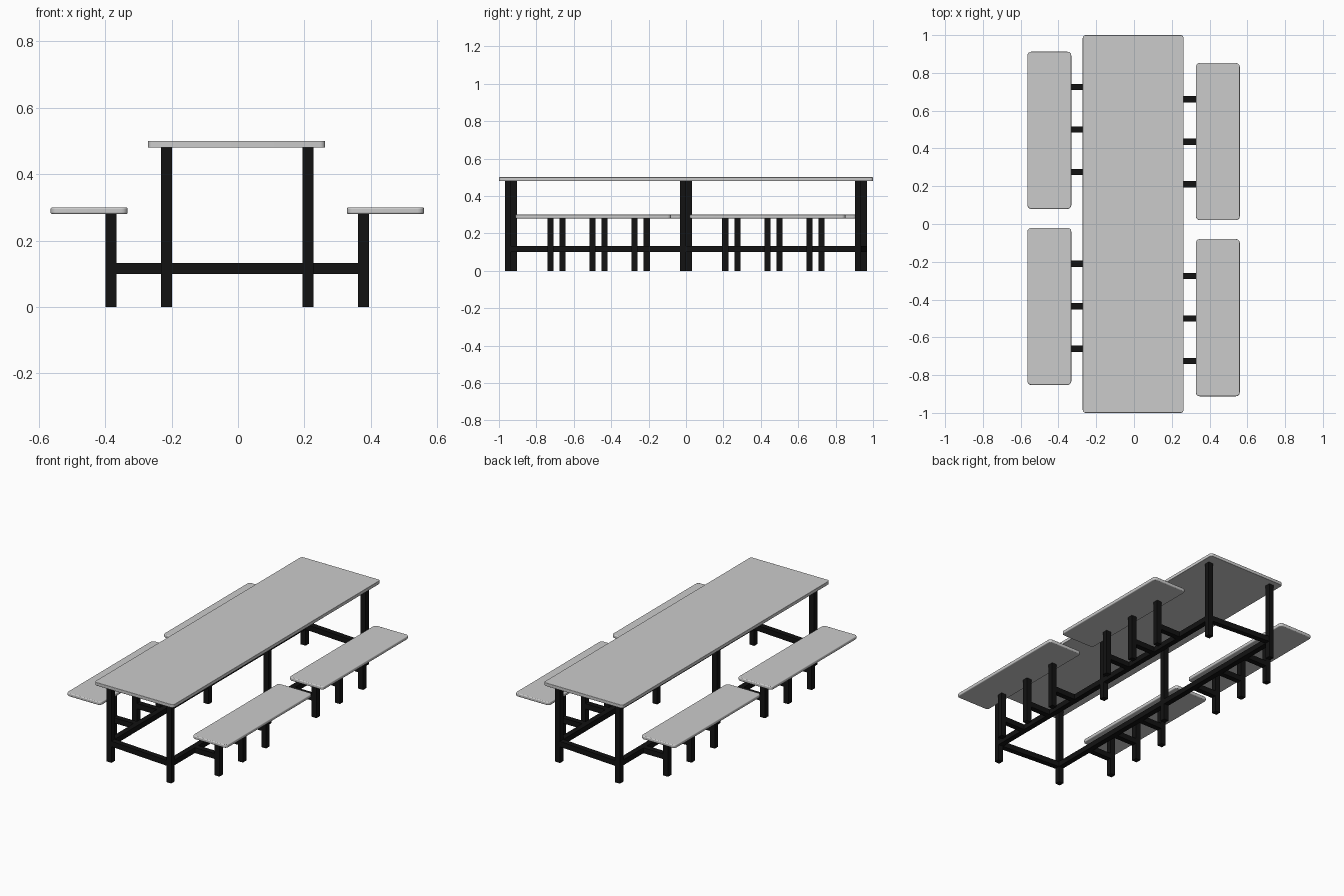
import bpy, bmesh, math
from mathutils import Matrix

if "Cube" in bpy.data.objects:
    bpy.data.objects.remove(bpy.data.objects["Cube"])

black = bpy.data.materials.new("black_metal")
black.diffuse_color = (0.006, 0.006, 0.006, 1)
black.use_nodes = True
black.node_tree.nodes["Principled BSDF"].inputs["Base Color"].default_value = black.diffuse_color

T = 0.033            # square tube size
CX = -0.002          # frame centre in x
LEG_X, POST_X, SEAT_X = 0.213, 0.380, 0.446
BEAM_Z = 0.116


def finish(name, bm, mat=None):
    bmesh.ops.recalc_face_normals(bm, faces=bm.faces)
    me = bpy.data.meshes.new(name)
    bm.to_mesh(me)
    bm.free()
    ob = bpy.data.objects.new(name, me)
    bpy.context.collection.objects.link(ob)
    if mat:
        me.materials.append(mat)
    return ob


def box(name, lo, hi):
    bm = bmesh.new()
    size = [abs(b - a) for a, b in zip(lo, hi)]
    mid = [(a + b) / 2 for a, b in zip(lo, hi)]
    bmesh.ops.create_cube(bm, size=1, matrix=Matrix.Translation(mid) @ Matrix.Diagonal((*size, 1)))
    return finish(name, bm, black)


def post(name, x, y, top):
    return box(name, (x - T / 2, y - T / 2, 0), (x + T / 2, y + T / 2, top))


def slab(name, cx, cy, w, l, z0, z1, r, edge):
    # rounded rectangle extruded upward, with softened rims
    bm = bmesh.new()
    verts = []
    for k, (sx, sy) in enumerate(((1, 1), (-1, 1), (-1, -1), (1, -1))):
        for i in range(6):
            a = math.pi / 2 * (k + i / 5)
            verts.append(bm.verts.new((cx + sx * (w / 2 - r) + r * math.cos(a),
                                       cy + sy * (l / 2 - r) + r * math.sin(a), z0)))
    f = bm.faces.new(verts)
    ext = bmesh.ops.extrude_face_region(bm, geom=[f])["geom"]
    bmesh.ops.translate(bm, vec=(0, 0, z1 - z0),
                        verts=[v for v in ext if isinstance(v, bmesh.types.BMVert)])
    ob = finish(name, bm)
    if edge:
        bev = ob.modifiers.new("soft_rim", "BEVEL")
        bev.width, bev.segments = edge, 3
        bev.limit_method, bev.angle_limit = "ANGLE", math.radians(50)
    bpy.ops.object.select_all(action="DESELECT")
    ob.select_set(True)
    bpy.context.view_layer.objects.active = ob
    bpy.ops.object.shade_smooth_by_angle(angle=math.radians(35))
    return ob


# Table top
slab("table_top", -0.0045, 0, 0.534, 2.0, 0.48, 0.50, 0.016, 0.002)

# Each half is the other one turned by 180 degrees
for side, s in (("right", 1), ("left", -1)):
    lx, px = CX + s * LEG_X, CX + s * POST_X
    # Table legs
    leg_ys = [s * y for y in (-0.952, -0.016, 0.920)]
    for i, y in enumerate(leg_ys):
        post(f"{side}_table_leg_{i}", lx, y, 0.48)
    # Long rail joining the legs
    box(f"{side}_long_rail", (lx - T / 2, leg_ys[0], BEAM_Z - T / 2),
        (lx + T / 2, leg_ys[2], BEAM_Z + T / 2))
    # Bench posts and their arms
    for i, y in enumerate((-0.725, -0.50, -0.275, 0.21, 0.435, 0.66)):
        post(f"{side}_bench_post_{i}", px, s * y, 0.28)
        box(f"{side}_bench_arm_{i}", (lx, s * y - T / 2, BEAM_Z - T / 2),
            (px, s * y + T / 2, BEAM_Z + T / 2))
    # Bench seats
    for i, y in enumerate((-0.496, 0.436)):
        slab(f"{side}_bench_seat_{i}", CX + s * SEAT_X, s * y, 0.232, 0.832,
             0.28, 0.30, 0.02, 0.005)

# End rails, slightly skewed to meet the staggered legs
for name, s in (("front", 1), ("back", -1)):
    rail = box(f"{name}_end_rail", (CX - LEG_X, -s * 0.936 - T / 2, BEAM_Z - T / 2),
               (CX + LEG_X, -s * 0.936 + T / 2, BEAM_Z + T / 2))
    for v in rail.data.vertices:
        v.co.y -= 0.016 if v.co.x > 0 else -0.016
